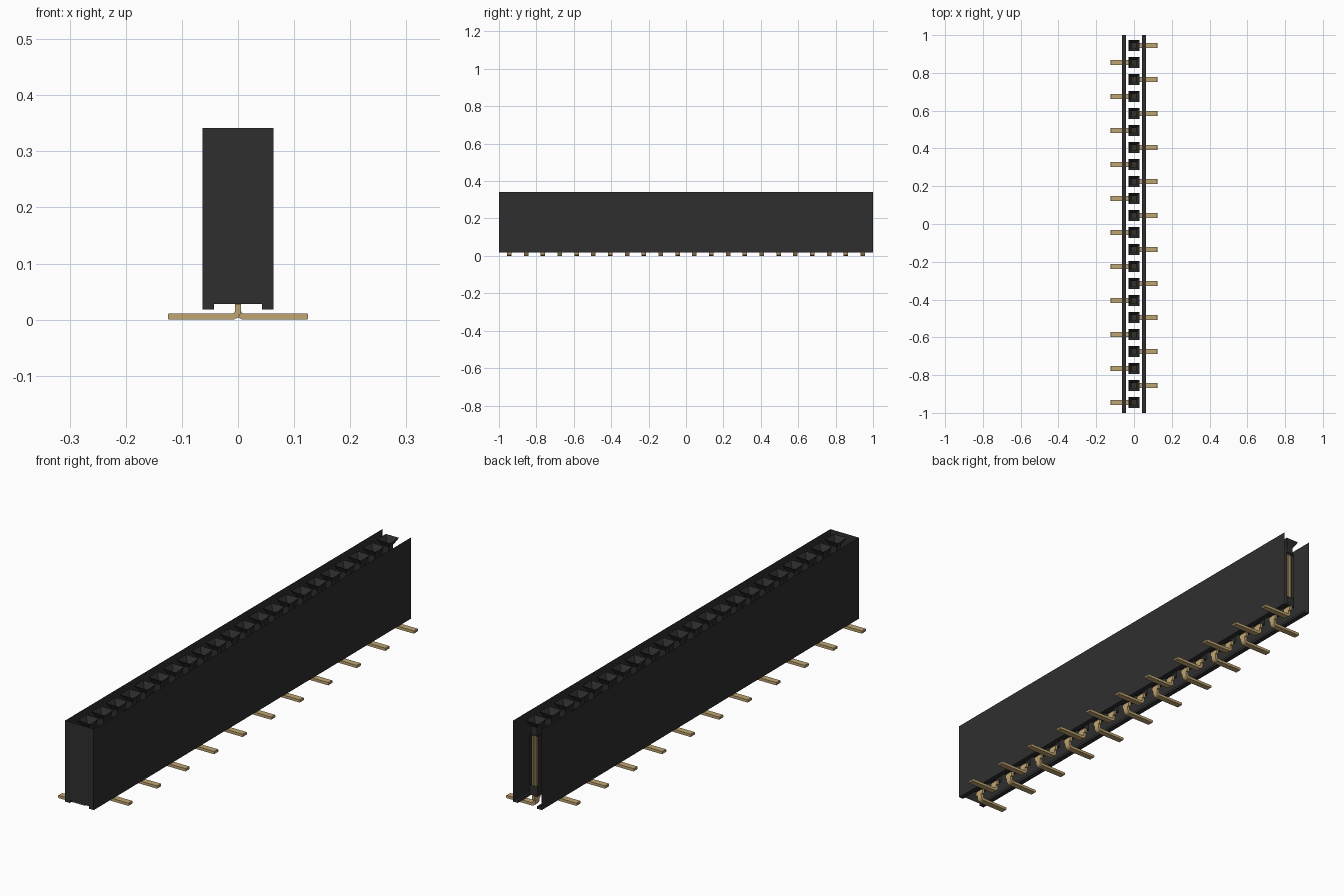
import bpy, bmesh, math

cube = bpy.data.objects.get("Cube")
if cube:
    bpy.data.objects.remove(cube, do_unlink=True)

PINS, PITCH = 22, 0.09
HALF_LEN, HALF_W = 1.0, 0.063
TOP, BASE, FOOT = 0.342, 0.028, 0.018


def material(name, rgb):
    m = bpy.data.materials.new(name)
    m.use_nodes = True
    m.diffuse_color = (*rgb, 1)
    bsdf = m.node_tree.nodes["Principled BSDF"]
    bsdf.inputs["Base Color"].default_value = (*rgb, 1)
    bsdf.inputs["Roughness"].default_value = 0.6
    return m


BLACK = material("black plastic", (0.028, 0.028, 0.028))
BRASS = material("pale brass", (0.53, 0.38, 0.17))


def finish(bm, name, mat):
    me = bpy.data.meshes.new(name)
    bm.to_mesh(me)
    bm.free()
    me.materials.append(mat)
    ob = bpy.data.objects.new(name, me)
    bpy.context.collection.objects.link(ob)
    return ob


def prism(bm, profile, y0, y1):
    """Closed solid: an xz profile extruded along y."""
    a = [bm.verts.new((x, y0, z)) for x, z in profile]
    b = [bm.verts.new((x, y1, z)) for x, z in profile]
    fs = [bm.faces.new(a), bm.faces.new(b[::-1])]
    for i in range(len(a)):
        j = (i + 1) % len(a)
        fs.append(bm.faces.new((a[j], a[i], b[i], b[j])))
    bmesh.ops.recalc_face_normals(bm, faces=fs)


def box(bm, x0, x1, y0, y1, z0, z1):
    prism(bm, [(x0, z0), (x1, z0), (x1, z1), (x0, z1)], y0, y1)


# Housing shell: side walls with foot rails and a front end; top, back and floor open
bm = bmesh.new()
half = [(0.043, BASE), (0.043, FOOT), (HALF_W, FOOT), (HALF_W, TOP)]
ends = []
for s in (1, -1):
    front = [bm.verts.new((s * x, -HALF_LEN, z)) for x, z in half]
    back = [bm.verts.new((s * x, HALF_LEN, z)) for x, z in half]
    ends.append(front)
    for i in range(3):
        quad = (front[i], front[i + 1], back[i + 1], back[i])
        bm.faces.new(quad if s > 0 else quad[::-1])
bm.faces.new(ends[1] + ends[0][::-1]).normal_flip()
bmesh.ops.recalc_face_normals(bm, faces=bm.faces[:])
finish(bm, "housing_shell", BLACK)

# Sockets: square funnel, narrow throat and contact chamber with a floor
RINGS = [(0.029, TOP), (0.014, 0.316), (0.014, 0.285), (0.018, 0.285),
         (0.018, 0.085), (0.018, 0.045)]
bm = bmesh.new()
pin_y = [(i - (PINS - 1) / 2) * PITCH for i in range(PINS)]
for n, y in enumerate(pin_y):
    rings = [[bm.verts.new((sx * r, y + sy * r, z))
              for sx, sy in ((-1, -1), (1, -1), (1, 1), (-1, 1))]
             for r, z in RINGS]
    for k in range(len(rings) - 1):
        for i in range(4):
            # the rearmost chamber is open towards the back
            if n == PINS - 1 and k == 3 and i == 2:
                continue
            j = (i + 1) % 4
            bm.faces.new((rings[k][i], rings[k][j],
                          rings[k + 1][j], rings[k + 1][i]))
    bm.faces.new(rings[-1])
finish(bm, "sockets", BLACK)

# Spring contacts: a pair of blades in each chamber
bm = bmesh.new()
for y in pin_y:
    for s in (-1, 1):
        x0, x1 = sorted((s * 0.004, s * 0.010))
        box(bm, x0, x1, y - 0.012, y + 0.012, 0.05, 0.282)
finish(bm, "spring_contacts", BRASS)

# Surface-mount leads: bent down and outwards, alternating sides
T = 0.011


def arc(cx, cz, r):
    return [(cx - r * math.cos(a), cz - r * math.sin(a))
            for a in (math.pi / 2 * i / 5 for i in range(6))]


outer = arc(0.011, 0.0165, 0.0165)
inner = arc(0.011, 0.0165, 0.0055)
profile = ([(-0.0055, 0.045)] + outer + [(0.123, 0.0), (0.125, 0.002),
           (0.125, T - 0.002), (0.123, T)] + inner[::-1] + [(0.0055, 0.045)])
bm = bmesh.new()
for n, y in enumerate(pin_y):
    s = 1 if n % 2 else -1
    prism(bm, [(s * x, z) for x, z in profile], y - 0.012, y + 0.012)
    # shoulder tab above the bend
    box(bm, -0.0055, 0.0055, y - 0.019, y + 0.019, 0.027, 0.044)
finish(bm, "leads", BRASS)
